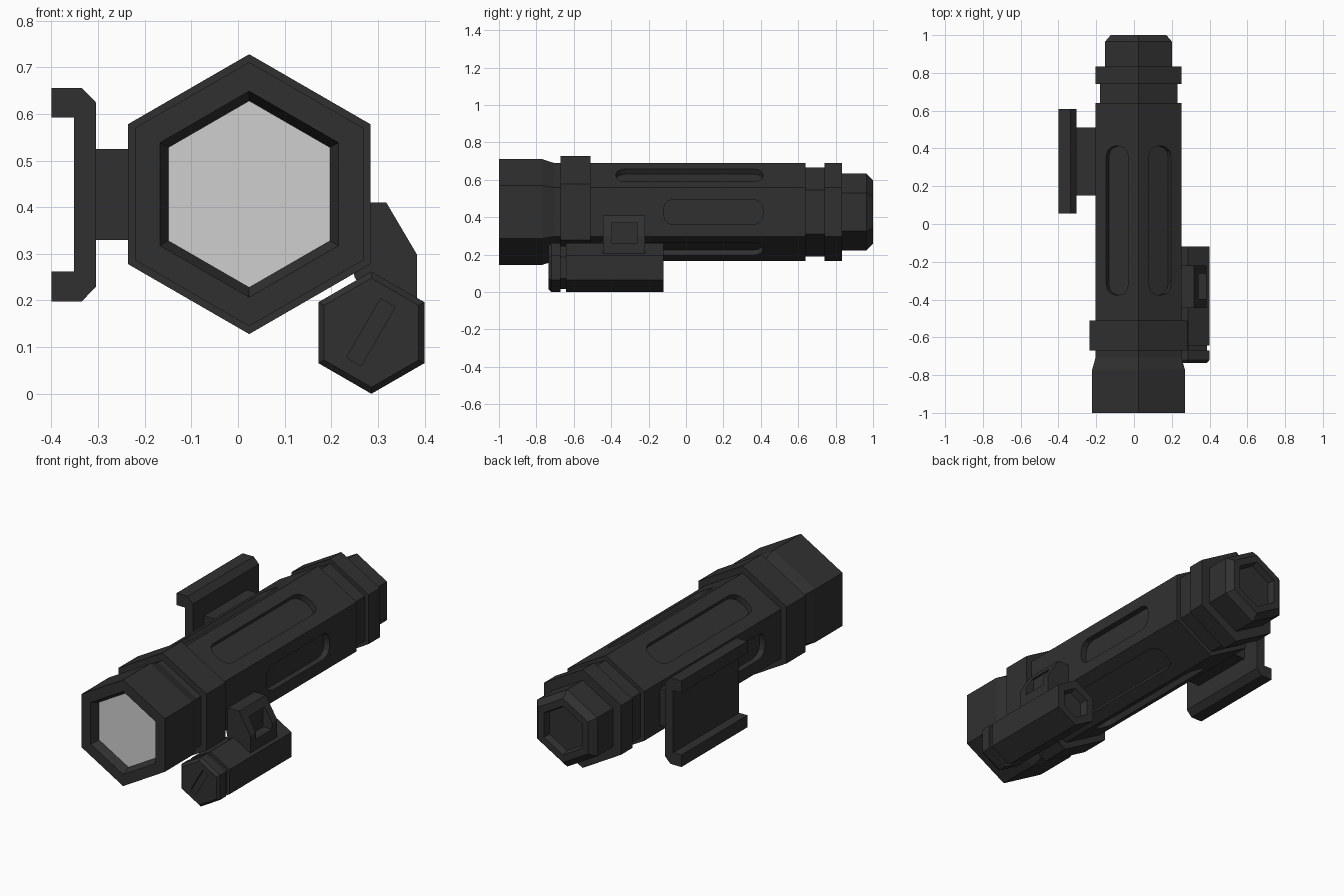
import bpy, bmesh, math
from mathutils import Vector

if "Cube" in bpy.data.objects:
    bpy.data.objects.remove(bpy.data.objects["Cube"])


def material(name, v, alpha=1.0):
    m = bpy.data.materials.new(name)
    m.diffuse_color = (v, v, v, alpha)
    m.use_nodes = True
    m.node_tree.nodes["Principled BSDF"].inputs["Base Color"].default_value = m.diffuse_color
    return m


dark = material("dark_polymer", 0.03)
glass = material("pale_glass", 0.62, 0.8)


def finish(bm, name):
    bmesh.ops.recalc_face_normals(bm, faces=bm.faces[:])
    me = bpy.data.meshes.new(name)
    bm.to_mesh(me)
    bm.free()
    ob = bpy.data.objects.new(name, me)
    bpy.context.collection.objects.link(ob)
    me.materials.append(dark)
    return ob


def loft(bm, rings):
    """Closed solid from a list of equal-length point rings; returns first cap."""
    vs = [[bm.verts.new(p) for p in ring] for ring in rings]
    n = len(vs[0])
    for a, b in zip(vs, vs[1:]):
        for i in range(n):
            j = (i + 1) % n
            bm.faces.new((a[i], a[j], b[j], b[i]))
    first = bm.faces.new(vs[0])
    bm.faces.new(vs[-1])
    return first


def hex_ring(cx, cz, r, y):
    return [(cx + r * math.cos(math.radians(30 + 60 * k)), y,
             cz + r * math.sin(math.radians(30 + 60 * k))) for k in range(6)]


def extrude_y(name, outline, y0, y1):
    bm = bmesh.new()
    loft(bm, [[(x, y, z) for x, z in outline] for y in (y0, y1)])
    return finish(bm, name)


def cut(ob, cutter):
    mod = ob.modifiers.new("cut", 'BOOLEAN')
    mod.operation = 'DIFFERENCE'
    mod.solver = 'EXACT'
    mod.object = cutter
    bpy.context.view_layer.update()
    dg = bpy.context.evaluated_depsgraph_get()
    me = bpy.data.meshes.new_from_object(ob.evaluated_get(dg))
    ob.modifiers.clear()
    ob.data = me
    bpy.data.objects.remove(cutter)


CX, CZ = 0.024, 0.428

# Main tube: one stepped hexagonal shell, glass recessed in the front
profile = [(0.2, -0.955), (0.221, -1), (0.283, -1), (0.283, -0.77), (0.262, -0.705),
           (0.262, -0.67), (0.3, -0.67), (0.3, -0.51), (0.262, -0.51), (0.262, 0.64),
           (0.237, 0.64), (0.237, 0.74), (0.262, 0.74), (0.262, 0.835), (0.205, 0.835),
           (0.205, 0.965), (0.17, 1), (0.13, 1), (0.12, 0.965)]
bm = bmesh.new()
lens = loft(bm, [hex_ring(CX, CZ, r, y) for r, y in profile])
lens.material_index = 1
tube = finish(bm, "flashlight_tube")
tube.data.materials.append(glass)

# Rounded grip slots, one on each of the six sides
bm = bmesh.new()
for k in range(6):
    a = math.radians(60 * k)
    n = Vector((math.cos(a), 0, math.sin(a)))
    t = Vector((-math.sin(a), 0, math.cos(a)))
    y0, y1, w, rad = (-0.12 if k == 0 else -0.375), 0.412, 0.068, 0.055
    outline = []
    for q, (sy, ss) in enumerate([(1, 1), (-1, 1), (-1, -1), (1, -1)]):
        cy = (y1 - rad) if sy > 0 else (y0 + rad)
        for i in range(4):
            b = math.radians(90 * q + 30 * i)
            outline.append((cy + rad * math.cos(b), ss * (w - rad) + rad * math.sin(b)))
    loft(bm, [[Vector((CX, y, CZ)) + n * d + t * s for y, s in outline]
              for d in (0.195, 0.26)])
cut(tube, finish(bm, "slot_cutter"))

# Side rail clamp and its stem
half = [(-0.4, 0.229), (-0.335, 0.229), (-0.304, 0.197)]
inner = [(-0.352, 0.165), (-0.4, 0.165)]
zc = 0.427
clamp = ([(x, zc + z) for x, z in half] + [(x, zc - z) for x, z in reversed(half)]
         + [(x, zc - z) for x, z in reversed(inner)] + [(x, zc + z) for x, z in inner])
extrude_y("rail_clamp", clamp, 0.055, 0.61)
extrude_y("clamp_stem", [(-0.31, 0.33), (-0.19, 0.33), (-0.19, 0.525), (-0.31, 0.525)],
          0.15, 0.51)

# Small side barrel with end cap, groove and hollow rear
BX, BZ = 0.286, 0.131
bm = bmesh.new()
loft(bm, [hex_ring(BX, BZ, r, y) for r, y in
          [(0.117, -0.735), (0.131, -0.72), (0.131, -0.67), (0.115, -0.67), (0.115, -0.642),
           (0.131, -0.642), (0.131, -0.12), (0.085, -0.12), (0.075, -0.16)]])
barrel = finish(bm, "side_barrel")

# Screwdriver slot in the barrel cap
u, v = Vector((0.5, 0.866)) * 0.073, Vector((-0.866, 0.5)) * 0.018
c = Vector((BX - 0.001, BZ + 0.001))
cut(barrel, extrude_y("cap_slot_cutter",
                      [tuple(c + u + v), tuple(c + u - v), tuple(c - u - v), tuple(c - u + v)],
                      -0.76, -0.722))

# Bracket joining the barrel to the tube, with a square pocket
bracket = extrude_y("barrel_bracket",
                    [(0.24, 0.41), (0.318, 0.41), (0.384, 0.298), (0.384, 0.19),
                     (0.286, 0.19), (0.25, 0.25), (0.24, 0.3)], -0.445, -0.22)
cut(bracket, extrude_y("pocket_cutter",
                       [(0.332, 0.262), (0.45, 0.262), (0.45, 0.37), (0.332, 0.37)],
                       -0.397, -0.262))
